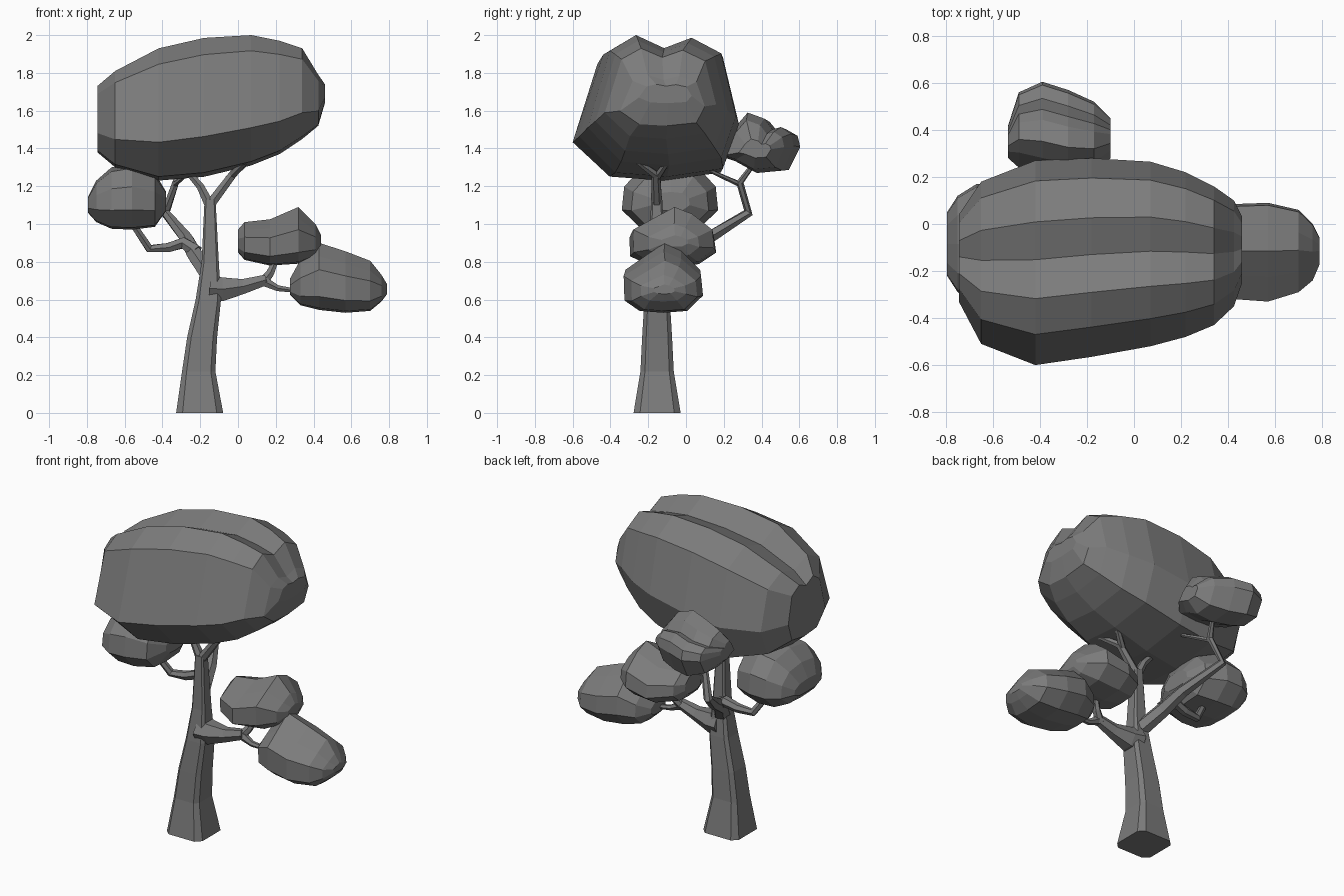
import bpy, math
from mathutils import Vector

# Dark grey used throughout
grey = bpy.data.materials.new("dark_grey")
grey.diffuse_color = (0.2, 0.2, 0.2, 1)


def skin(name, rings):
    """Join equal-sized rings of points into one capped, flat-shaded mesh."""
    n = len(rings[0])
    verts = [p for ring in rings for p in ring]
    faces = [tuple(range(n))[::-1]]
    for i in range(len(rings) - 1):
        for j in range(n):
            k = (j + 1) % n
            faces.append((i * n + j, i * n + k, (i + 1) * n + k, (i + 1) * n + j))
    faces.append(tuple(range((len(rings) - 1) * n, len(rings) * n)))
    mesh = bpy.data.meshes.new(name)
    mesh.from_pydata(verts, [], faces)
    mesh.materials.append(grey)
    mesh.update()
    obj = bpy.data.objects.new(name, mesh)
    bpy.context.collection.objects.link(obj)
    return obj


HEX = [60 * j + 30 for j in range(6)]
SQUARE = [90 * j + 45 + d for j in range(4) for d in (-9, 9)]   # chamfered square


def limb(name, path, angles=HEX, level=False):
    """Tapered tube through (x, y, z, radius) points."""
    pts = [Vector(p[:3]) for p in path]
    rings = []
    for i, p in enumerate(pts):
        t = (pts[min(i + 1, len(pts) - 1)] - pts[max(i - 1, 0)]).normalized()
        if level:
            t = Vector((0, 0, 1))
        a = t.cross(Vector((0, 1, 0))).normalized()
        b = t.cross(a)
        r = path[i][3]
        rings.append([p + r * (math.cos(w) * a + math.sin(w) * b)
                      for w in map(math.radians, angles)])
    return skin(name, rings)


def foliage(name, profile, sections):
    """Loft a (y, z) profile along x; section = (x, y min, y max, z min, z max)."""
    rings = []
    for x, y0, y1, z0, z1 in sections:
        rings.append([(x, y0 + (y1 - y0) * (u + 1) / 2, z0 + (z1 - z0) * v)
                      for u, v in profile])
    return skin(name, rings)


# Trunk
limb("trunk", [(-0.203, -0.153, 0, 0.154), (-0.208, -0.153, 0.22, 0.109),
               (-0.19, -0.153, 0.4, 0.098), (-0.157, -0.153, 0.6, 0.083),
               (-0.147, -0.153, 0.8, 0.056), (-0.148, -0.155, 1.13, 0.036)], SQUARE, True)

# Top fork
limb("top_branch_left", [(-0.15, -0.155, 1.1, 0.03), (-0.2, -0.155, 1.2, 0.023),
                         (-0.27, -0.155, 1.28, 0.018)])
limb("top_branch_right", [(-0.15, -0.155, 1.1, 0.03), (-0.03, -0.16, 1.26, 0.024),
                          (0.05, -0.27, 1.34, 0.015)])
limb("top_twig_right", [(-0.05, -0.16, 1.24, 0.022), (0.06, -0.09, 1.34, 0.015)])

# Right bough
limb("right_bough", [(-0.15, -0.153, 0.66, 0.085), (-0.08, -0.153, 0.655, 0.072),
                     (0.03, -0.155, 0.67, 0.045), (0.15, -0.155, 0.705, 0.032)])
limb("right_twig_upper", [(0.13, -0.155, 0.69, 0.03), (0.17, -0.13, 0.74, 0.024),
                          (0.21, -0.1, 0.83, 0.015)])
limb("right_twig_lower", [(0.13, -0.155, 0.7, 0.03), (0.21, -0.155, 0.66, 0.018),
                          (0.32, -0.14, 0.645, 0.012)])

# Left and back boughs
limb("back_bough", [(-0.16, -0.13, 0.74, 0.05), (-0.23, -0.02, 0.84, 0.045),
                    (-0.27, 0.11, 0.92, 0.037), (-0.385, 0.33, 1.06, 0.026),
                    (-0.33, 0.285, 1.22, 0.02), (-0.29, 0.36, 1.32, 0.012)])
limb("back_twig", [(-0.335, 0.285, 1.21, 0.015), (-0.25, 0.13, 1.28, 0.01)])
limb("left_bough", [(-0.22, -0.02, 0.85, 0.042), (-0.29, 0.02, 0.9, 0.034),
                    (-0.37, 0.01, 0.875, 0.028), (-0.47, 0.0, 0.87, 0.024),
                    (-0.55, -0.04, 0.99, 0.02)])

# Main canopy with a grooved top
canopy = [(-0.55, 0.03), (-1, 0.29), (-0.7, 0.88), (-0.35, 1), (0.03, 0.9),
          (0.4, 0.98), (0.8, 0.86), (1, 0.38), (0.8, 0.06), (0.1, 0)]
foliage("main_canopy", canopy, [
    (-0.745, -0.33, 0.04, 1.38, 1.73), (-0.65, -0.51, 0.18, 1.30, 1.81),
    (-0.42, -0.60, 0.27, 1.23, 1.93), (-0.18, -0.565, 0.28, 1.25, 1.985),
    (0.07, -0.52, 0.265, 1.31, 2.0), (0.22, -0.48, 0.22, 1.37, 1.97),
    (0.34, -0.43, 0.16, 1.45, 1.93), (0.425, -0.35, 0.10, 1.52, 1.79),
    (0.46, -0.25, 0.03, 1.64, 1.74)])

# Smaller foliage clumps
rounded = [(-0.62, 0.03), (-1, 0.3), (-0.95, 0.65), (-0.6, 0.93), (0, 1),
           (0.6, 0.93), (0.95, 0.65), (1, 0.3), (0.62, 0.03), (0, 0)]
peaked = [(-0.6, 0.03), (-0.98, 0.2), (-1, 0.6), (-0.5, 0.8), (0.02, 1),
          (0.45, 0.88), (0.95, 0.6), (1, 0.28), (0.6, 0.03), (0, 0)]
knobbly = [(-0.6, 0.2), (-1, 0.28), (-0.6, 0.75), (-0.25, 1), (0.2, 0.9),
           (0.42, 0.72), (0.65, 0.76), (0.93, 0.65), (1, 0.45), (0.7, 0.04), (0, 0)]
foliage("left_clump", rounded, [
    (-0.795, -0.22, 0.05, 1.06, 1.14), (-0.75, -0.29, 0.12, 1.01, 1.23),
    (-0.67, -0.34, 0.17, 0.975, 1.30), (-0.56, -0.34, 0.17, 0.97, 1.32),
    (-0.44, -0.29, 0.12, 0.985, 1.27), (-0.38, -0.18, 0.02, 1.07, 1.17)])
foliage("right_upper_clump", peaked, [
    (0.0, -0.15, 0.01, 0.85, 0.97), (0.035, -0.23, 0.08, 0.81, 1.01),
    (0.17, -0.30, 0.16, 0.78, 1.025), (0.32, -0.28, 0.15, 0.79, 1.09),
    (0.41, -0.2, 0.07, 0.83, 1.0), (0.44, -0.13, 0.01, 0.88, 0.94)])
foliage("right_lower_clump", peaked, [
    (0.275, -0.19, -0.04, 0.625, 0.71), (0.33, -0.27, 0.04, 0.57, 0.81),
    (0.43, -0.32, 0.085, 0.545, 0.9), (0.57, -0.33, 0.09, 0.53, 0.855),
    (0.70, -0.29, 0.06, 0.54, 0.805), (0.76, -0.24, 0.0, 0.59, 0.73),
    (0.79, -0.17, -0.06, 0.63, 0.68)])
foliage("back_clump", knobbly, [
    (-0.535, 0.28, 0.42, 1.36, 1.47), (-0.49, 0.24, 0.56, 1.31, 1.53),
    (-0.39, 0.2, 0.605, 1.275, 1.57), (-0.28, 0.18, 0.57, 1.27, 1.59),
    (-0.17, 0.2, 0.52, 1.29, 1.55), (-0.1, 0.28, 0.45, 1.35, 1.45)])
